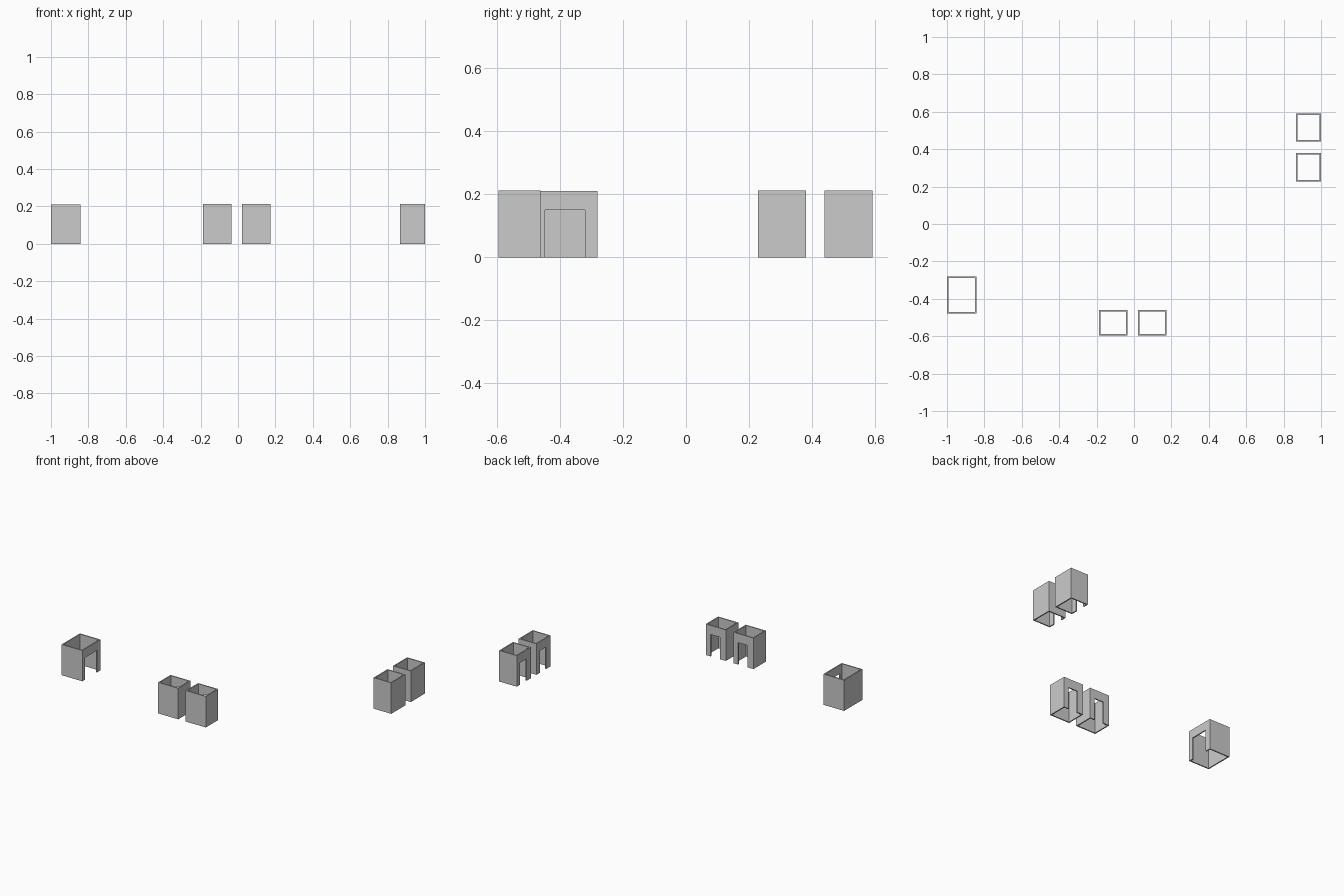
import bpy, bmesh
from mathutils import Matrix, Vector
from math import pi

if "Cube" in bpy.data.objects:
    bpy.data.objects.remove(bpy.data.objects["Cube"])

T = 0.008  # wall thickness


def booth(name, w, d, h, door0, door1, door_h, centre, angle):
    """Open-topped, floorless box of w x d x h with a doorway in its local +y wall."""
    outline = [(door0, d/2), (-w/2, d/2), (-w/2, -d/2), (w/2, -d/2), (w/2, d/2), (door1, d/2)]
    inner = [(door0, d/2-T), (-w/2+T, d/2-T), (-w/2+T, -d/2+T),
             (w/2-T, -d/2+T), (w/2-T, d/2-T), (door1, d/2-T)]
    bm = bmesh.new()

    def prism(points, z0, z1):
        face = bm.faces.new([bm.verts.new((x, y, z0)) for x, y in points])
        ext = bmesh.ops.extrude_face_region(bm, geom=[face], use_keep_orig=True)
        verts = [e for e in ext["geom"] if isinstance(e, bmesh.types.BMVert)]
        bmesh.ops.translate(bm, verts=verts, vec=(0, 0, z1 - z0))

    # wall loop, broken by the doorway
    prism(outline + inner[::-1], 0, h)
    # lintel over the doorway
    prism([(door0, d/2), (door1, d/2), (door1, d/2-T), (door0, d/2-T)], door_h, h)
    bmesh.ops.recalc_face_normals(bm, faces=bm.faces[:])
    bm.transform(Matrix.Translation(Vector(centre)) @ Matrix.Rotation(angle, 4, 'Z'))
    mesh = bpy.data.meshes.new(name)
    bm.to_mesh(mesh)
    bm.free()
    bpy.context.collection.objects.link(bpy.data.objects.new(name, mesh))


# small booths: a pair at the front facing back, a pair on the right facing left
small = (0.152, 0.134, 0.212, -0.03, 0.04, 0.15)
for i, x in enumerate((-0.112, 0.097)):
    booth(f"front_booth_{i+1}", *small, (x, -0.528, 0), 0)
for i, y in enumerate((0.304, 0.516)):
    booth(f"right_booth_{i+1}", *small, (0.933, y, 0), pi/2)

# large booth on the left, facing right
booth("left_booth", 0.198, 0.157, 0.21, -0.06, 0.068, 0.15, (-0.9215, -0.38, 0), -pi/2)
